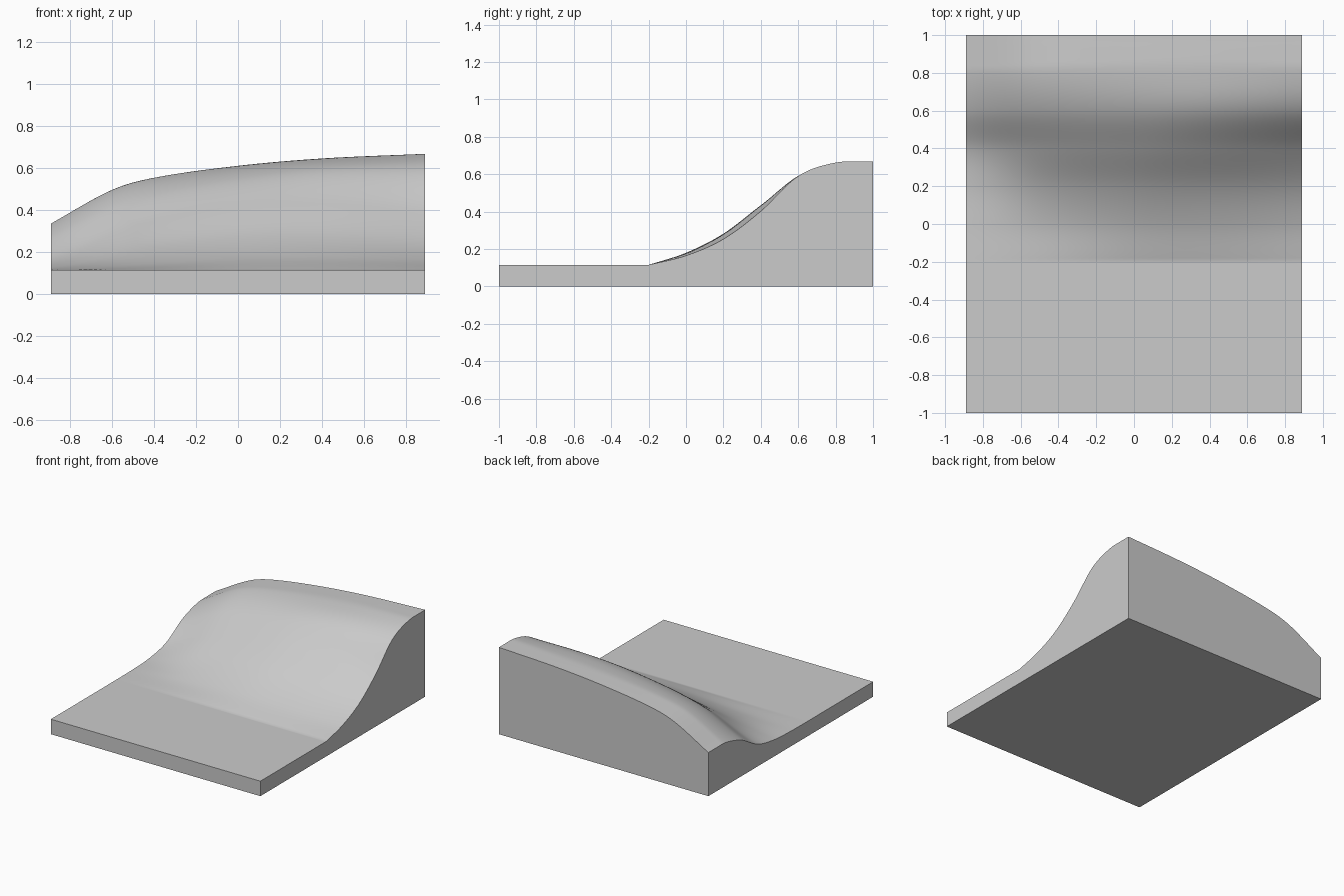
import bpy
import bmesh

cube = bpy.data.objects.get("Cube")
if cube:
    bpy.data.objects.remove(cube, do_unlink=True)

HALF_X, SLAB, FOOT = 0.89, 0.115, -0.2

# Crest height along x
CREST_X = [-0.89, -0.6, -0.4, 0, 0.4, 0.89]
CREST_Z = [0.335, 0.495, 0.553, 0.61, 0.645, 0.667]

# Slope profiles from foot to back, as a share of the crest height
SLOPE_Y = [-0.2, 0, 0.2, 0.4, 0.6, 0.8, 1]
SLOPE_X = [-0.89, -0.5, 0, 0.4, 0.89]
SLOPES = [
    [0, 0.01, 0.06, 0.25, 0.74, 0.99, 1],
    [0, 0.06, 0.22, 0.50, 0.83, 0.99, 1],
    [0, 0.12, 0.32, 0.61, 0.88, 0.99, 1],
    [0, 0.12, 0.31, 0.60, 0.89, 0.99, 1],
    [0, 0.09, 0.25, 0.52, 0.86, 0.99, 1],
]


def curve(xs, ys, x):
    """Smooth curve through the points (xs, ys)."""
    last = len(xs) - 1
    i = max(k for k in range(last) if k == 0 or xs[k] <= x)

    def tangent(k):
        a, b = max(k - 1, 0), min(k + 1, last)
        return (ys[b] - ys[a]) / (xs[b] - xs[a])

    w = xs[i + 1] - xs[i]
    t = (x - xs[i]) / w
    bend = t * t * (3 - 2 * t)
    return (ys[i] + (ys[i + 1] - ys[i]) * bend
            + w * t * (1 - t) * ((1 - t) * tangent(i) - t * tangent(i + 1)))


def height(x, y):
    if y <= FOOT:
        return SLAB
    share = curve(SLOPE_X, [curve(SLOPE_Y, s, y) for s in SLOPES], x)
    return SLAB + (curve(CREST_X, CREST_Z, x) - SLAB) * min(max(share, 0), 1)


# Terrain surface: flat apron, then the rising hill
COLS, ROWS = 60, 60
xs = [-HALF_X + 2 * HALF_X * i / COLS for i in range(COLS + 1)]
ys = [-1, FOOT - 0.01] + [FOOT + (1 - FOOT) * j / ROWS for j in range(ROWS + 1)]
bm = bmesh.new()
grid = [[bm.verts.new((x, y, height(x, y))) for x in xs] for y in ys]
for low, high in zip(grid, grid[1:]):
    for i in range(COLS):
        bm.faces.new((low[i], low[i + 1], high[i + 1], high[i]))

# Side walls down to the ground, and the underside
rim = [e for e in bm.edges if e.is_boundary]
walls = bmesh.ops.extrude_edge_only(bm, edges=rim)["geom"]
for v in walls:
    if isinstance(v, bmesh.types.BMVert):
        v.co.z = 0
base = [e for e in walls if isinstance(e, bmesh.types.BMEdge) and e.is_boundary]
bmesh.ops.contextual_create(bm, geom=base)
bmesh.ops.recalc_face_normals(bm, faces=bm.faces)

mesh = bpy.data.meshes.new("hill_terrain")
bm.to_mesh(mesh)
bm.free()
hill = bpy.data.objects.new("hill_terrain", mesh)
bpy.context.collection.objects.link(hill)

# Plain grey material
grey = bpy.data.materials.new("light_grey")
grey.use_nodes = True
color = (0.6, 0.6, 0.6, 1)
grey.diffuse_color = color
for node in grey.node_tree.nodes:
    if node.type == "BSDF_PRINCIPLED":
        node.inputs["Base Color"].default_value = color
mesh.materials.append(grey)

# Smooth the hill, keep the block edges crisp
bpy.ops.object.select_all(action="DESELECT")
hill.select_set(True)
bpy.context.view_layer.objects.active = hill
bpy.ops.object.shade_smooth_by_angle()
